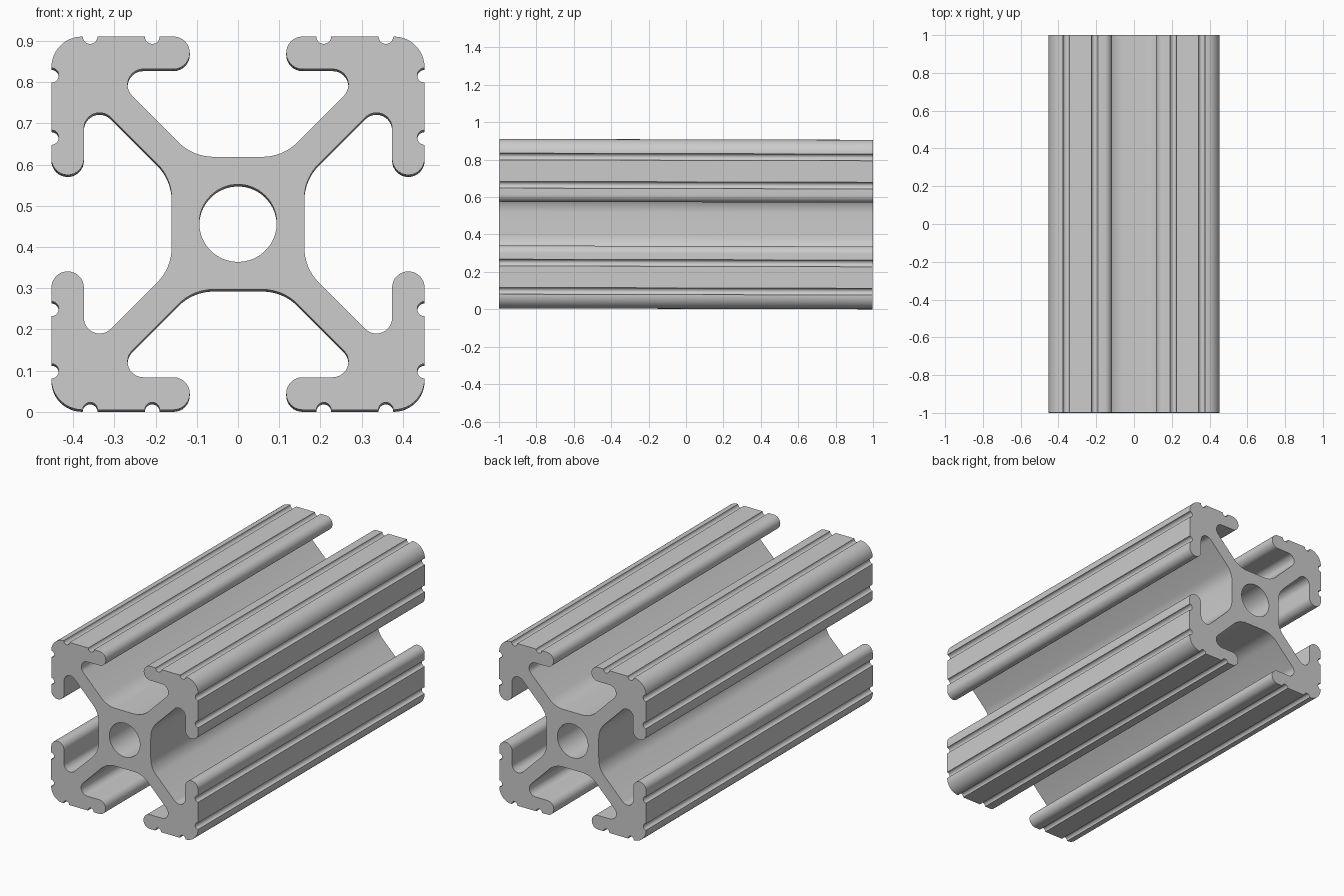
import bpy
from math import sin, cos, radians

if "Cube" in bpy.data.objects:
    bpy.data.objects.remove(bpy.data.objects["Cube"])

HALF = 0.453      # half width of the section
MID_Z = 0.4555    # height of the section centre


def arc(cx, cy, r, a0, a1, n):
    """Points on an arc, angles in degrees."""
    return [(cx + r * cos(radians(a0 + (a1 - a0) * i / n)),
             cy + r * sin(radians(a0 + (a1 - a0) * i / n))) for i in range(n + 1)]


# One eighth of the outline, from the core to the outer corner's diagonal
eighth = (
    arc(0.0593, 0.281, 0.12, -90, -45, 8)        # core to web fillet
    + arc(0.230, 0.336, 0.038, -45, 90, 12)      # slot's inner corner
    + arc(0.1565, 0.4135, 0.0395, 270, 90, 16)   # rounded lip tip
    + arc(0.208, HALF, 0.018, 180, 360, 10)      # lip groove
    + arc(0.359, HALF, 0.018, 180, 360, 10)      # corner groove
    + arc(0.378, 0.378, 0.075, 90, 45, 6)        # outer corner
)

# Mirror to a quarter, then turn it four times
quarter = eighth + [(y, x) for x, y in reversed(eighth[:-1])]
outline = []
for _ in range(4):
    outline += quarter
    quarter = [(y, -x) for x, y in quarter]

bore = arc(0, 0, 0.094, 0, 360, 64)[:-1]

# Extruded rail: filled profile with a centre bore
curve = bpy.data.curves.new("slotted_rail", 'CURVE')
curve.dimensions = '2D'
curve.fill_mode = 'BOTH'
curve.extrude = 0.999
for pts in (outline, bore):
    spline = curve.splines.new('POLY')
    spline.points.add(len(pts) - 1)
    for p, (x, y) in zip(spline.points, pts):
        p.co = (x, y, 0, 1)
    spline.use_cyclic_u = True

rail = bpy.data.objects.new("slotted_rail", curve)
bpy.context.collection.objects.link(rail)
rail.location = (0, 0, MID_Z)
rail.rotation_euler = (radians(90) - 0.0025, 0, 0)   # front end sits a touch higher

bpy.context.view_layer.objects.active = rail
rail.select_set(True)
bpy.ops.object.convert(target='MESH')
bpy.ops.object.shade_smooth_by_angle(angle=radians(30))
